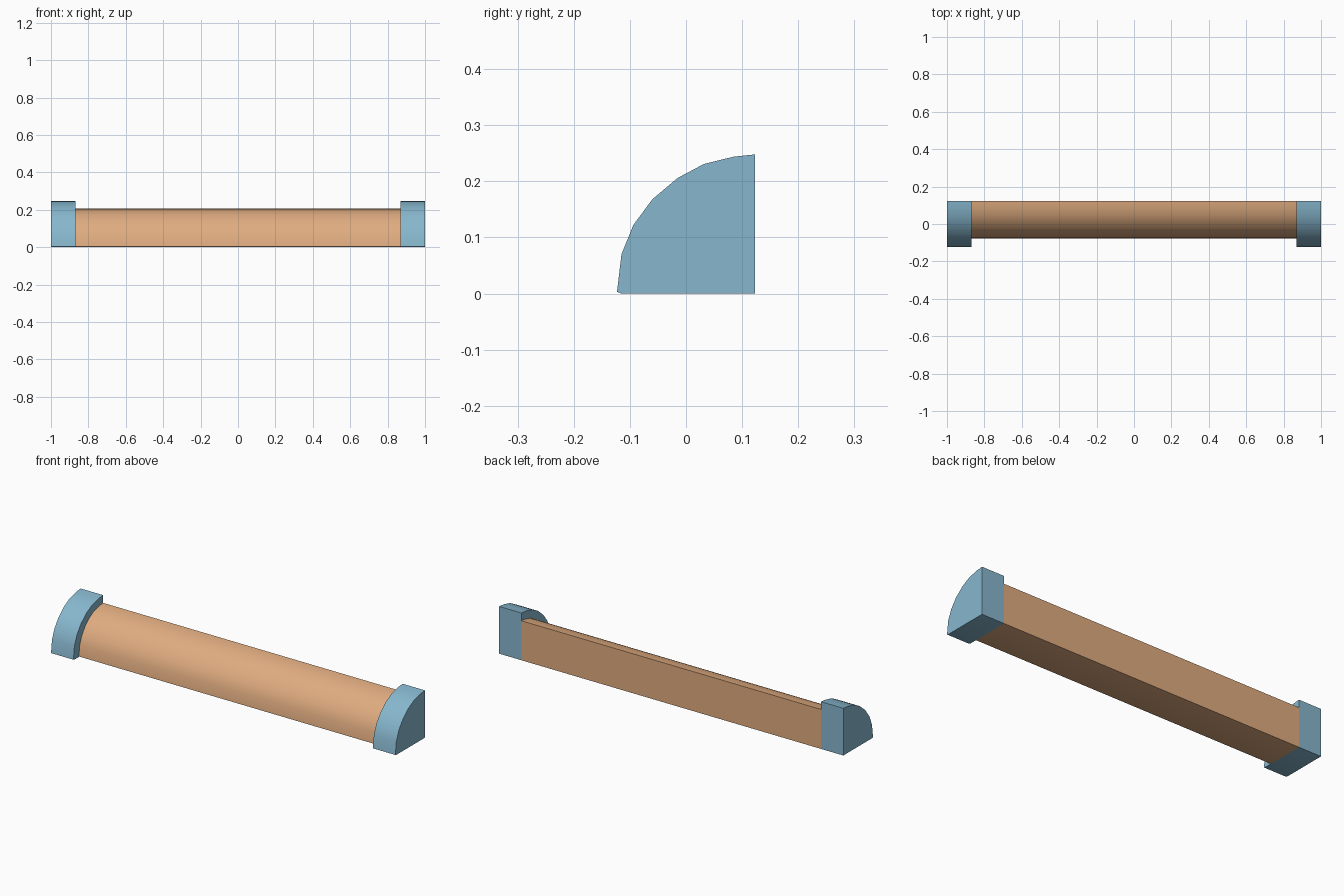
import bpy, bmesh, math

if "Cube" in bpy.data.objects:
    bpy.data.objects.remove(bpy.data.objects["Cube"])

# Quarter-round cross-section (y, z), with the corner at the lower back edge
CORNER_Y = 0.123
PROFILE = [(0.123, 0.0), (-0.115, 0.0), (-0.123, 0.003), (-0.115, 0.07),
           (-0.094, 0.122), (-0.06, 0.168), (-0.015, 0.206),
           (0.032, 0.231), (0.085, 0.244), (0.123, 0.248)]


def material(name, color):
    m = bpy.data.materials.new(name)
    m.diffuse_color = (*color, 1)
    m.use_nodes = True
    m.node_tree.nodes["Principled BSDF"].inputs["Base Color"].default_value = m.diffuse_color
    return m


def quarter_round(name, x0, x1, sy, sz, mat):
    bm = bmesh.new()
    face = bm.faces.new([bm.verts.new((x0, CORNER_Y + (y - CORNER_Y) * sy, z * sz))
                         for y, z in PROFILE])
    ext = bmesh.ops.extrude_face_region(bm, geom=[face], use_keep_orig=True)
    moved = [g for g in ext["geom"] if isinstance(g, bmesh.types.BMVert)]
    bmesh.ops.translate(bm, verts=moved, vec=(x1 - x0, 0, 0))
    bmesh.ops.recalc_face_normals(bm, faces=bm.faces[:])
    mesh = bpy.data.meshes.new(name)
    bm.to_mesh(mesh)
    bm.free()
    mesh.materials.append(mat)
    obj = bpy.data.objects.new(name, mesh)
    bpy.context.collection.objects.link(obj)
    bpy.ops.object.select_all(action='DESELECT')
    obj.select_set(True)
    bpy.context.view_layer.objects.active = obj
    bpy.ops.object.shade_smooth_by_angle(angle=math.radians(35))
    return obj


blue = material("soft blue", (0.242, 0.474, 0.617))
tan = material("warm tan", (0.745, 0.413, 0.216))

# Long central bar
quarter_round("bar", -0.87, 0.87, 0.815, 0.836, tan)

# Larger cap at each end
quarter_round("left_end_cap", -1.0, -0.87, 1, 1, blue)
quarter_round("right_end_cap", 0.87, 1.0, 1, 1, blue)
